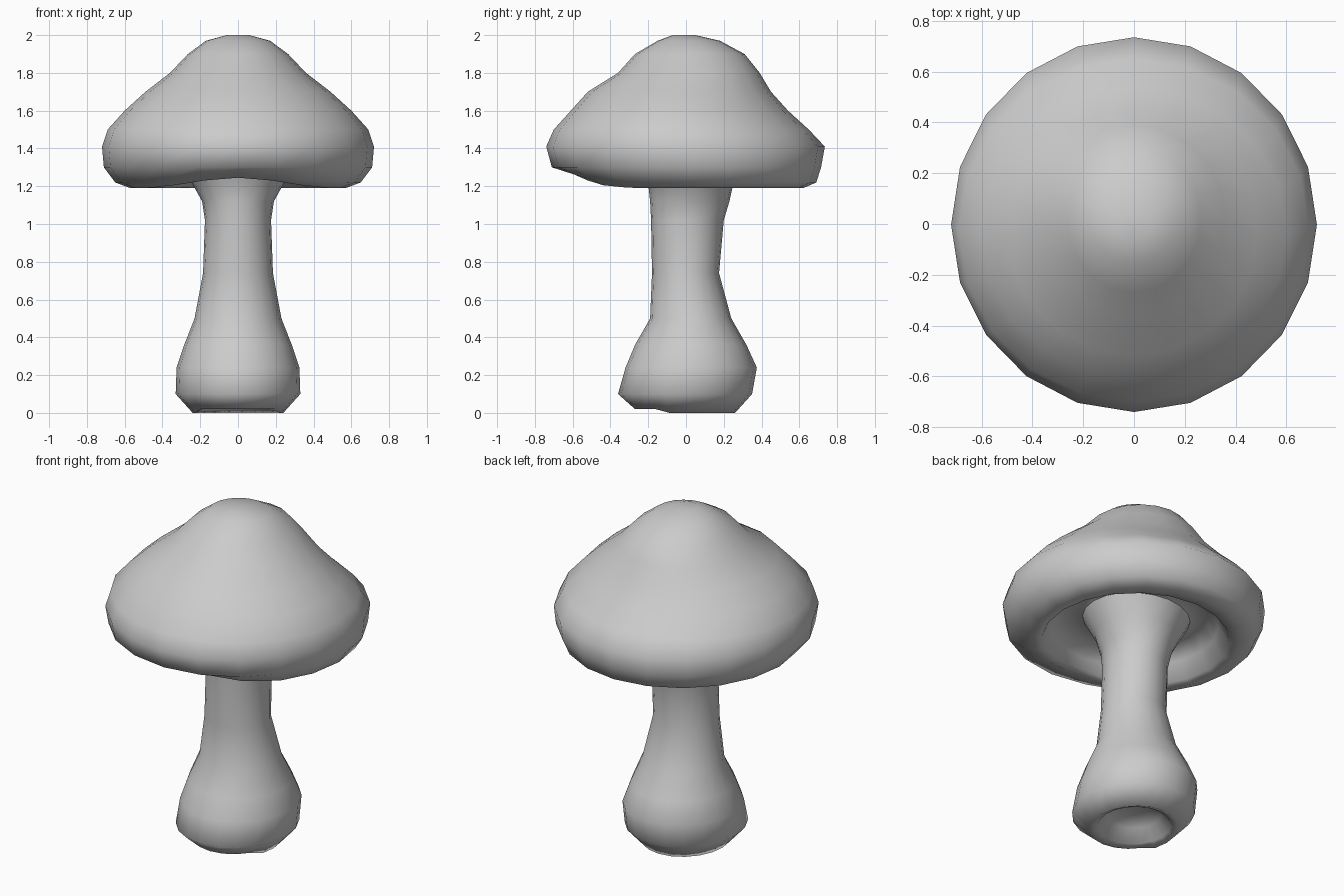
import bpy, bmesh, math

SIDES = 20


def loft(name, rows, cap_start=False, cap_end=False, lift=0.0):
    """Rings of (z, half width in x, front reach, back reach)."""
    bm = bmesh.new()
    rings = []
    for z, rx, front, back in rows:
        ring = []
        for i in range(SIDES):
            a = 2 * math.pi * i / SIDES
            s = math.sin(a)
            # Blend the front and back reach through a shifted centre
            y = (back - front) / 2 + s * (back + front) / 2
            rise = lift * max(0.0, -s) ** 6 if z < 1.28 else 0.0
            ring.append(bm.verts.new((rx * math.cos(a), y, z + rise)))
        rings.append(ring)
    for lo, hi in zip(rings, rings[1:]):
        for i in range(SIDES):
            j = (i + 1) % SIDES
            bm.faces.new((lo[i], lo[j], hi[j], hi[i]))
    if cap_start:
        bm.faces.new(list(reversed(rings[0])))
    if cap_end:
        bm.faces.new(rings[-1])
    bmesh.ops.recalc_face_normals(bm, faces=bm.faces[:])
    mesh = bpy.data.meshes.new(name)
    bm.to_mesh(mesh)
    bm.free()
    for p in mesh.polygons:
        p.use_smooth = True
    obj = bpy.data.objects.new(name, mesh)
    bpy.context.collection.objects.link(obj)
    return obj


# Stem: hollow foot, bulbous base, slim neck, flare under the cap
loft("stem", [
    (0.12, 0.07, 0.07, 0.07),
    (0.09, 0.15, 0.15, 0.15),
    (0.02, 0.20, 0.21, 0.21),
    (0.01, 0.24, 0.27, 0.26),
    (0.10, 0.33, 0.36, 0.35),
    (0.24, 0.325, 0.32, 0.375),
    (0.36, 0.285, 0.27, 0.32),
    (0.50, 0.23, 0.19, 0.24),
    (0.74, 0.185, 0.18, 0.175),
    (1.02, 0.175, 0.185, 0.20),
    (1.12, 0.19, 0.19, 0.23),
    (1.21, 0.24, 0.20, 0.25),
    (1.33, 0.31, 0.26, 0.30),
], cap_start=True)

# Cap: underside hollow, rolled lip, bell-shaped crown
loft("cap", [
    (1.33, 0.31, 0.26, 0.30),
    (1.36, 0.40, 0.38, 0.40),
    (1.30, 0.47, 0.46, 0.47),
    (1.20, 0.52, 0.50, 0.53),
    (1.19, 0.57, 0.55, 0.62),
    (1.22, 0.65, 0.62, 0.69),
    (1.30, 0.71, 0.71, 0.715),
    (1.41, 0.72, 0.74, 0.735),
    (1.50, 0.69, 0.70, 0.65),
    (1.60, 0.60, 0.61, 0.54),
    (1.70, 0.49, 0.52, 0.45),
    (1.80, 0.36, 0.36, 0.39),
    (1.90, 0.265, 0.27, 0.31),
    (1.97, 0.17, 0.15, 0.18),
    (2.00, 0.06, 0.07, 0.05),
], cap_end=True, lift=0.055)

# Rest the foot on the ground
for o in bpy.context.collection.objects:
    for v in o.data.vertices:
        if v.co.z < 0.011:
            v.co.z = 0.0 if v.co.y > -0.1 else 0.02
